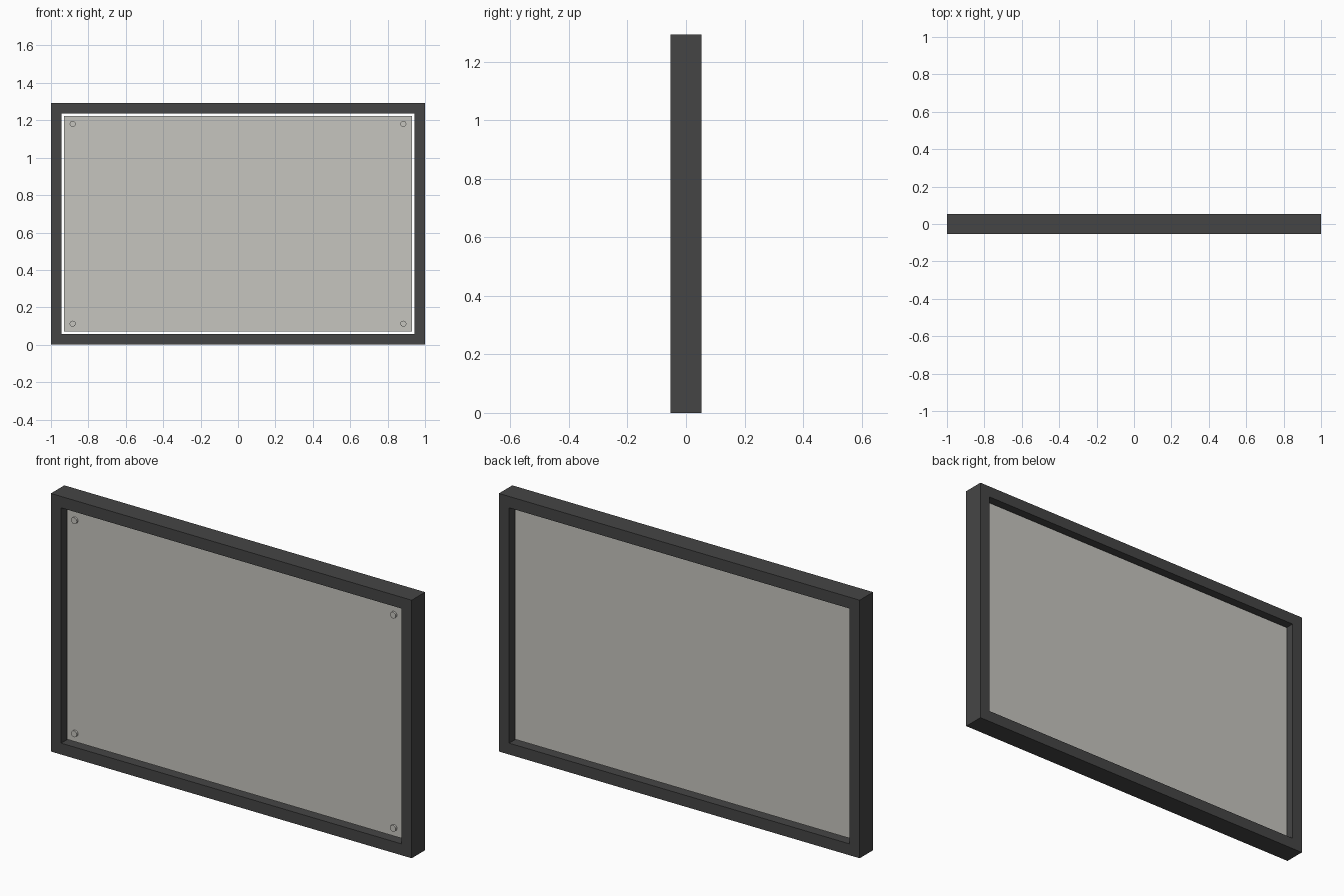
import bpy, bmesh, math

if "Cube" in bpy.data.objects:
    bpy.data.objects.remove(bpy.data.objects["Cube"])

W, H, D = 2.0, 1.293, 0.106      # overall size
RAIL = 0.057                     # frame face width
GAP = 0.013                      # open gap around the panel


def material(name, rgb):
    m = bpy.data.materials.new(name)
    m.diffuse_color = (*rgb, 1)
    m.use_nodes = True
    m.node_tree.nodes["Principled BSDF"].inputs["Base Color"].default_value = m.diffuse_color
    return m


dark = material("charcoal", (0.06, 0.06, 0.06))
grey = material("warm_grey", (0.565, 0.555, 0.52))


def finish(name, bm, mat):
    bmesh.ops.recalc_face_normals(bm, faces=bm.faces)
    me = bpy.data.meshes.new(name)
    bm.to_mesh(me)
    bm.free()
    me.materials.append(mat)
    ob = bpy.data.objects.new(name, me)
    bpy.context.collection.objects.link(ob)
    return ob


# Frame: four-sided ring swept from a rectangular section
bm = bmesh.new()
rings = []
for inset, y in ((0, -D/2), (0, D/2), (RAIL, D/2), (RAIL, -D/2)):
    x, z = W/2 - inset, H/2 - inset
    rings.append([bm.verts.new((sx*x, y, H/2 + sz*z))
                  for sx, sz in ((-1, -1), (1, -1), (1, 1), (-1, 1))])
for i in range(4):
    a, b = rings[i], rings[(i + 1) % 4]
    for j in range(4):
        k = (j + 1) % 4
        bm.faces.new((a[j], a[k], b[k], b[j]))
finish("frame", bm, dark)

# Panel: thin slab recessed inside the frame
bm = bmesh.new()
bmesh.ops.create_cube(bm, size=1)
PANEL_D = 0.053
bmesh.ops.scale(bm, verts=bm.verts,
                vec=(W - 2*(RAIL + GAP), PANEL_D, H - 2*(RAIL + GAP)))
bmesh.ops.translate(bm, verts=bm.verts, vec=(0, 0, H/2))
finish("panel", bm, grey)

# Corner bolts: short round heads on the front of the panel
for sx, side in ((-1, "left"), (1, "right")):
    for sz, level in ((-1, "bottom"), (1, "top")):
        bpy.ops.mesh.primitive_cylinder_add(
            vertices=24, radius=0.016, depth=0.02,
            location=(sx*0.884, -PANEL_D/2, H/2 + sz*0.534),
            rotation=(math.pi/2, 0, 0))
        ob = bpy.context.object
        ob.name = f"bolt_{level}_{side}"
        ob.data.materials.append(grey)
        bpy.ops.object.shade_smooth_by_angle()
